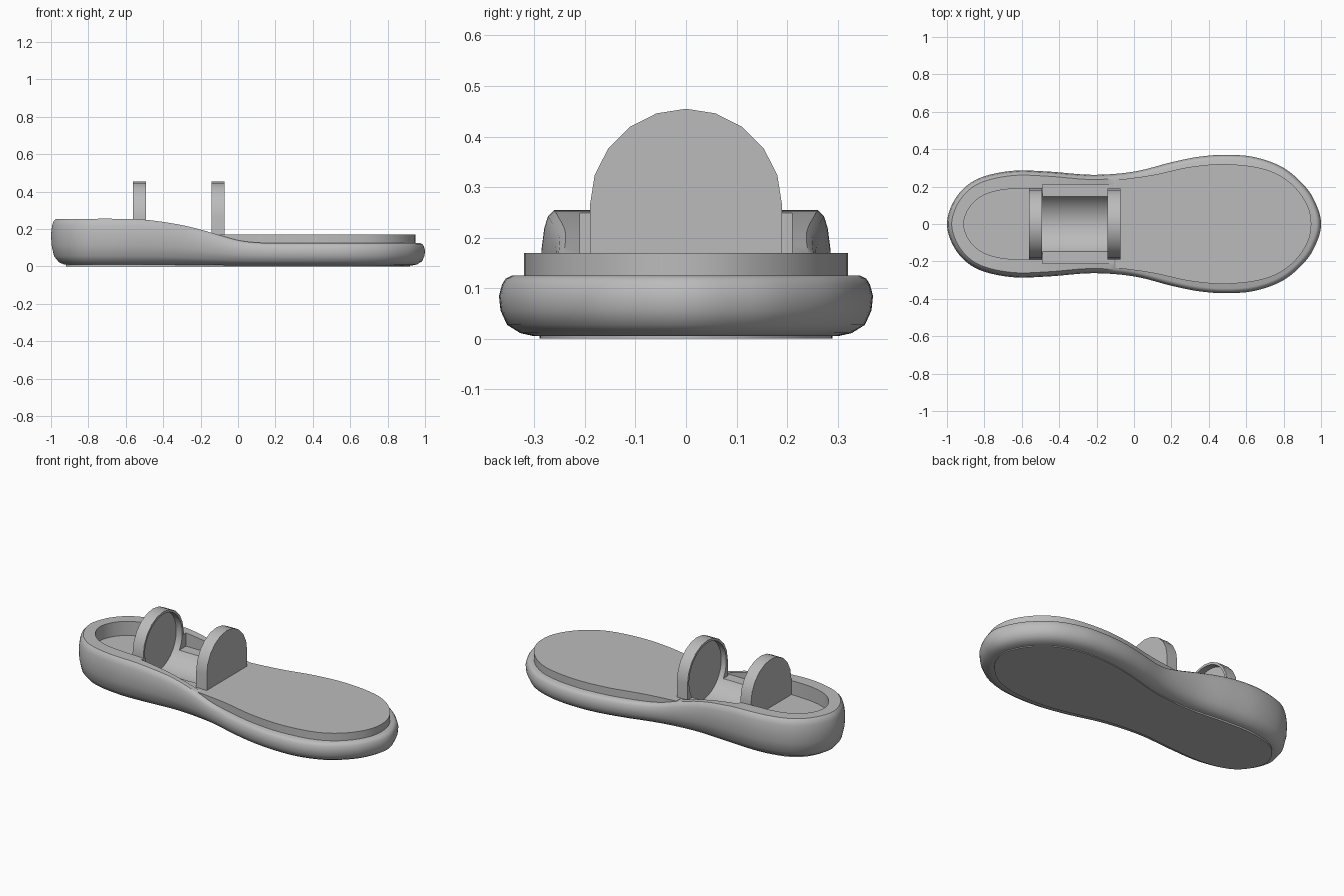
import bpy, bmesh, math

if "Cube" in bpy.data.objects:
    bpy.data.objects.remove(bpy.data.objects["Cube"])

grey = bpy.data.materials.new("plain_grey")
grey.use_nodes = True
grey.diffuse_color = (0.5, 0.5, 0.5, 1)
grey.node_tree.nodes["Principled BSDF"].inputs["Base Color"].default_value = (0.5, 0.5, 0.5, 1)


def smooth(points, first, last, steps=6):
    """Catmull-Rom curve through 2D points, with given end neighbours."""
    p = [first] + points + [last]
    out = []
    for a, b, c, d in zip(p, p[1:], p[2:], p[3:]):
        for s in range(steps):
            t = s / steps
            out.append(tuple(
                b[k] + t * (c[k] - a[k]) / 2
                + t * t * (2 * a[k] - 5 * b[k] + 4 * c[k] - d[k]) / 2
                + t ** 3 * (3 * b[k] - a[k] - 3 * c[k] + d[k]) / 2 for k in (0, 1)))
    return out + [points[-1]]


def flip(p):
    return (p[0], -p[1])


def inset(half, d):
    """Move a half outline inwards along its normal."""
    pts = [flip(half[1])] + half + [flip(half[-2])]
    out = []
    for a, b, c in zip(pts, pts[1:], pts[2:]):
        tx, ty = c[0] - a[0], c[1] - a[1]
        n = math.hypot(tx, ty)
        out.append((b[0] + d * ty / n, max(0, b[1] - d * tx / n)))
    return out


def finish(name, bm, angle=35):
    bmesh.ops.remove_doubles(bm, verts=bm.verts, dist=1e-5)
    bmesh.ops.recalc_face_normals(bm, faces=bm.faces)
    mesh = bpy.data.meshes.new(name)
    bm.to_mesh(mesh)
    bm.free()
    mesh.materials.append(grey)
    obj = bpy.data.objects.new(name, mesh)
    bpy.context.collection.objects.link(obj)
    shade(obj, angle)
    return obj


def shade(obj, angle=35):
    bpy.ops.object.select_all(action="DESELECT")
    obj.select_set(True)
    bpy.context.view_layer.objects.active = obj
    bpy.ops.object.shade_smooth_by_angle(angle=math.radians(angle))


def loft(name, levels):
    """Skin mirrored half outlines; each level is (half outline, height rule)."""
    bm = bmesh.new()
    rings = []
    for half, height in levels:
        ring = half + [flip(p) for p in reversed(half)]
        rings.append([bm.verts.new((x, y, height(x))) for x, y in ring])
    n = len(rings[0])
    for low, high in zip(rings, rings[1:]):
        for i in range(n):
            j = (i + 1) % n
            bm.faces.new((low[i], low[j], high[j], high[i]))
    for ring in (rings[0], rings[-1]):
        for i in range(n // 2 - 1):
            bm.faces.new((ring[i], ring[i + 1], ring[n - 2 - i], ring[n - 1 - i]))
    bmesh.ops.dissolve_degenerate(bm, dist=1e-5, edges=bm.edges)
    return finish(name, bm)


def slab(name, half, low, high):
    return loft(name, [(half, lambda x: low), (half, lambda x: high)])


def prism(name, profile, x0, x1):
    """Extrude a (y, z) profile along x."""
    bm = bmesh.new()
    face = bm.faces.new([bm.verts.new((x0, y, z)) for y, z in profile])
    new = bmesh.ops.extrude_face_region(bm, geom=[face])["geom"]
    bmesh.ops.translate(bm, vec=(x1 - x0, 0, 0),
                        verts=[v for v in new if isinstance(v, bmesh.types.BMVert)])
    return finish(name, bm, 20)


def cut(obj, cutters):
    for cutter in cutters:
        bpy.context.view_layer.objects.active = obj
        mod = obj.modifiers.new("cut", "BOOLEAN")
        mod.operation, mod.solver, mod.object = "DIFFERENCE", "EXACT", cutter
        bpy.ops.object.modifier_apply(modifier=mod.name)
    shade(obj)


# Outline of the sole and the slope of its top edge
outline = [(-1, 0), (-.97, .11), (-.9, .2), (-.8, .255), (-.64, .285), (-.45, .28),
           (-.22, .263), (0, .28), (.2, .33), (.35, .36), (.5, .37), (.65, .356),
           (.8, .3), (.92, .195), (.98, .09), (1, 0)]
outline = smooth(outline, flip(outline[1]), flip(outline[-2]))
slope = smooth([(-1, .254), (-.58, .254), (-.4, .238), (-.25, .21), (-.1, .168),
                (0, .14), (.1, .128), (.25, .125), (1, .125)], (-1.4, .254), (1.4, .125))


def top(x):
    for (xa, za), (xb, zb) in zip(slope, slope[1:]):
        if x <= xb:
            return za + (zb - za) * max(0, x - xa) / (xb - xa)
    return slope[-1][1]


# Rounded sole body: (fraction of height, inset)
section = [(.04, .07), (.09, .042), (.22, .016), (.45, .003), (.68, 0),
           (.86, .006), (.95, .013), (1, .025)]
sole = loft("sole_body", [(inset(outline, d), lambda x, f=f: f * top(x)) for f, d in section])
slab("bottom_tread", inset(outline, .08), 0, .02)

# Raised forefoot pad
pad = [(-.1, .235), (.1, .262), (.3, .305), (.5, .32), (.7, .293), (.83, .225),
       (.92, .115), (.948, 0)]
slab("forefoot_pad", smooth(pad, (-.3, .22), flip(pad[-2])), .09, .17)

# Cutters: heel well, middle notch and the round cradle between the arches
FLOOR, AXIS = .17, .265
well = [(-.91, 0), (-.885, .08), (-.82, .145), (-.72, .18), (-.6, .19), (-.53, .19)]
heel_cut = slab("heel_cutter", smooth(well, flip(well[1]), (-.4, .19)), FLOOR, .4)
notch_cut = prism("notch_cutter", [(-.21, FLOOR), (.21, FLOOR), (.21, .4), (-.21, .4)], -.49, -.05)
turns = [math.tau * i / 40 for i in range(40)]
cradle_cut = prism("cradle_cutter", [(.175 * math.cos(a), AXIS + .175 * math.sin(a)) for a in turns],
                   -.53, -.11)
cut(sole, [heel_cut, notch_cut, cradle_cut])

# Facing end arches, recessed on their inner sides
arch = [(.19 * math.cos(math.pi * i / 10), AXIS + .19 * math.sin(math.pi * i / 10))
        for i in range(11)] + [(-.19, .07), (.19, .07)]
for name, x0, x1 in (("heel_arch", -.562, -.492), ("front_arch", -.143, -.073)):
    cut(prism(name, arch, x0, x1), [cradle_cut])

for cutter in (heel_cut, notch_cut, cradle_cut):
    bpy.data.objects.remove(cutter)
